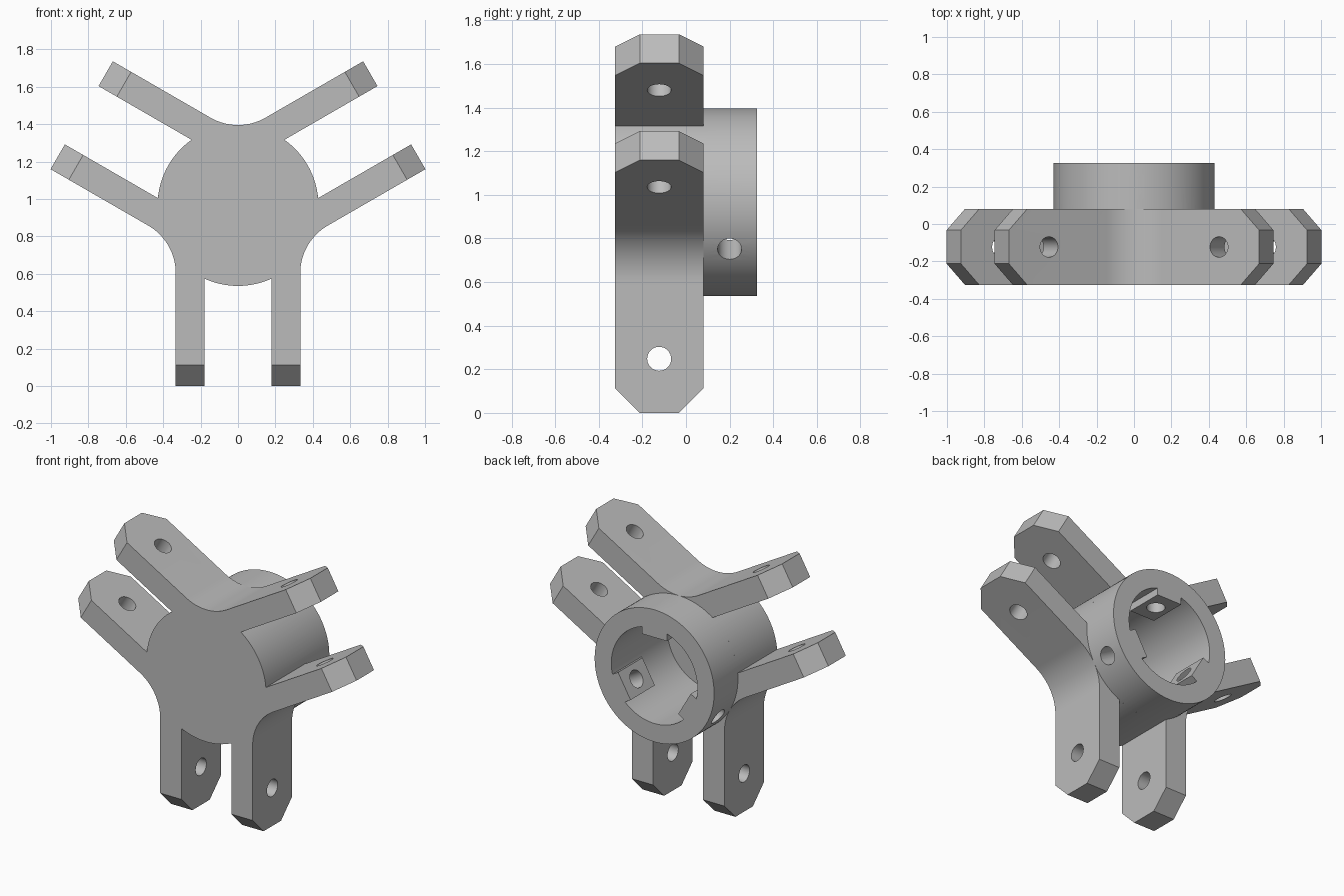
import bpy, bmesh
from math import radians, asin, cos, sin, pi
from mathutils import Vector, Matrix

old = bpy.data.objects.get("Cube")
if old:
    bpy.data.objects.remove(old, do_unlink=True)

REACH = 0.965                    # centre to arm tip, also hub height
IN, OUT = 0.18, 0.333            # inner and outer faces of a plate pair
HUB_R, BORE_R, HOLE_R = 0.43, 0.31, 0.055
FRONT, ARM_BACK, BACK = -0.325, 0.08, 0.325
FLOOR = -0.25
ARMS = [radians(a) for a in (-90, 30, 150)]
CENTRE = Vector((0, 0, REACH))

grey = bpy.data.materials.new("grey plastic")
grey.use_nodes = True
grey.diffuse_color = (0.5, 0.5, 0.5, 1)
grey.node_tree.nodes["Principled BSDF"].inputs["Base Color"].default_value = (0.5, 0.5, 0.5, 1)


def finish(bm, name):
    bmesh.ops.recalc_face_normals(bm, faces=bm.faces)
    mesh = bpy.data.meshes.new(name)
    bm.to_mesh(mesh)
    bm.free()
    mesh.materials.append(grey)
    ob = bpy.data.objects.new(name, mesh)
    bpy.context.collection.objects.link(ob)
    return ob


def spin(angle):
    """Place a part drawn along +x onto the hub at the given angle."""
    return Matrix.Translation(CENTRE) @ Matrix.Rotation(-angle, 4, 'Y')


def cylinder(name, radius, a, b, segments):
    """Closed cylinder running from point a to point b."""
    axis = b - a
    bm = bmesh.new()
    mat = Matrix.Translation((a + b) / 2) @ axis.to_track_quat('Z', 'Y').to_matrix().to_4x4()
    bmesh.ops.create_cone(bm, cap_ends=True, segments=segments, radius1=radius,
                          radius2=radius, depth=axis.length, matrix=mat)
    return finish(bm, name)


def combine(target, tool, operation):
    mod = target.modifiers.new("join", 'BOOLEAN')
    mod.operation, mod.object, mod.solver = operation, tool, 'EXACT'
    tool.hide_render = True
    bpy.context.view_layer.objects.active = target
    bpy.ops.object.modifier_apply(modifier=mod.name)
    bpy.data.objects.remove(tool, do_unlink=True)


def arc(cx, cy, r, start, end, steps):
    angles = [start + (end - start) * i / steps for i in range(steps + 1)]
    return [(cx + r * cos(t), cy + r * sin(t)) for t in angles]


def build_arms():
    """Three plate pairs with a round hub face and fillets between the pairs."""
    gap = asin(IN / HUB_R)
    half = cos(pi / 6)
    h = (HUB_R - OUT) / (1 - half)
    fillet = arc(h / 2, h * half, h - HUB_R, -pi / 2, -pi * 5 / 6, 16)
    outline = ([(REACH, -OUT), (REACH, -IN)]
               + arc(0, 0, HUB_R, -gap, gap, 16)
               + [(REACH, IN), (REACH, OUT)] + fillet)
    bm = bmesh.new()
    verts = [bm.verts.new(spin(a) @ Vector((x, FRONT, z)))
             for a in ARMS for x, z in outline]
    face = bm.faces.new(verts)
    ext = bmesh.ops.extrude_face_region(bm, geom=[face])
    moved = [g for g in ext["geom"] if isinstance(g, bmesh.types.BMVert)]
    bmesh.ops.translate(bm, verts=moved, vec=(0, ARM_BACK - FRONT, 0))
    bmesh.ops.recalc_face_normals(bm, faces=bm.faces)

    # Chamfer the front and back edges of every tip
    def at_tip(v):
        return any(abs((spin(a).inverted() @ v.co).x - REACH) < 1e-4 for a in ARMS)
    tips = [e for e in bm.edges if all(at_tip(v) for v in e.verts)
            and abs(e.verts[0].co.y - e.verts[1].co.y) < 1e-4
            and e.calc_length() < OUT - IN + 0.01]
    bmesh.ops.bevel(bm, geom=tips, offset=0.113, offset_type='OFFSET',
                    segments=1, profile=0.5, affect='EDGES')
    return finish(bm, "arm_bracket")


def build_boss(angle):
    """Flat block inside the bore with a sloped inner end."""
    profile = [(0.25, BACK), (0.36, BACK), (0.36, -0.035), (0.25, 0.075)]
    bm = bmesh.new()
    face = bm.faces.new([bm.verts.new((r, y, -0.09)) for r, y in profile])
    ext = bmesh.ops.extrude_face_region(bm, geom=[face])
    moved = [g for g in ext["geom"] if isinstance(g, bmesh.types.BMVert)]
    bmesh.ops.translate(bm, verts=moved, vec=(0, 0, 0.18))
    bm.transform(spin(angle))
    return finish(bm, "socket_boss")


body = build_arms()

# Hub and its bore
def on_axis(y):
    return CENTRE + Vector((0, y, 0))


combine(body, cylinder("hub", HUB_R, on_axis(0.06), on_axis(BACK), 96), 'UNION')
combine(body, cylinder("bore", BORE_R, on_axis(FLOOR), on_axis(0.5), 96), 'DIFFERENCE')

# Bosses, screw holes through the hub, and pin holes through the arms
for a in ARMS:
    opposite = spin(a + pi)
    combine(body, build_boss(a + pi), 'UNION')
    combine(body, cylinder("screw_hole", HOLE_R, opposite @ Vector((0.1, 0.2, 0)),
                           opposite @ Vector((0.6, 0.2, 0)), 32), 'DIFFERENCE')
    combine(body, cylinder("pin_hole", HOLE_R, spin(a) @ Vector((0.717, -0.123, -0.37)),
                           spin(a) @ Vector((0.717, -0.123, 0.37)), 32), 'DIFFERENCE')

body.name = "hub_bracket"
bpy.ops.object.select_all(action='DESELECT')
body.select_set(True)
bpy.context.view_layer.objects.active = body
bpy.ops.object.shade_smooth_by_angle(angle=radians(25))
